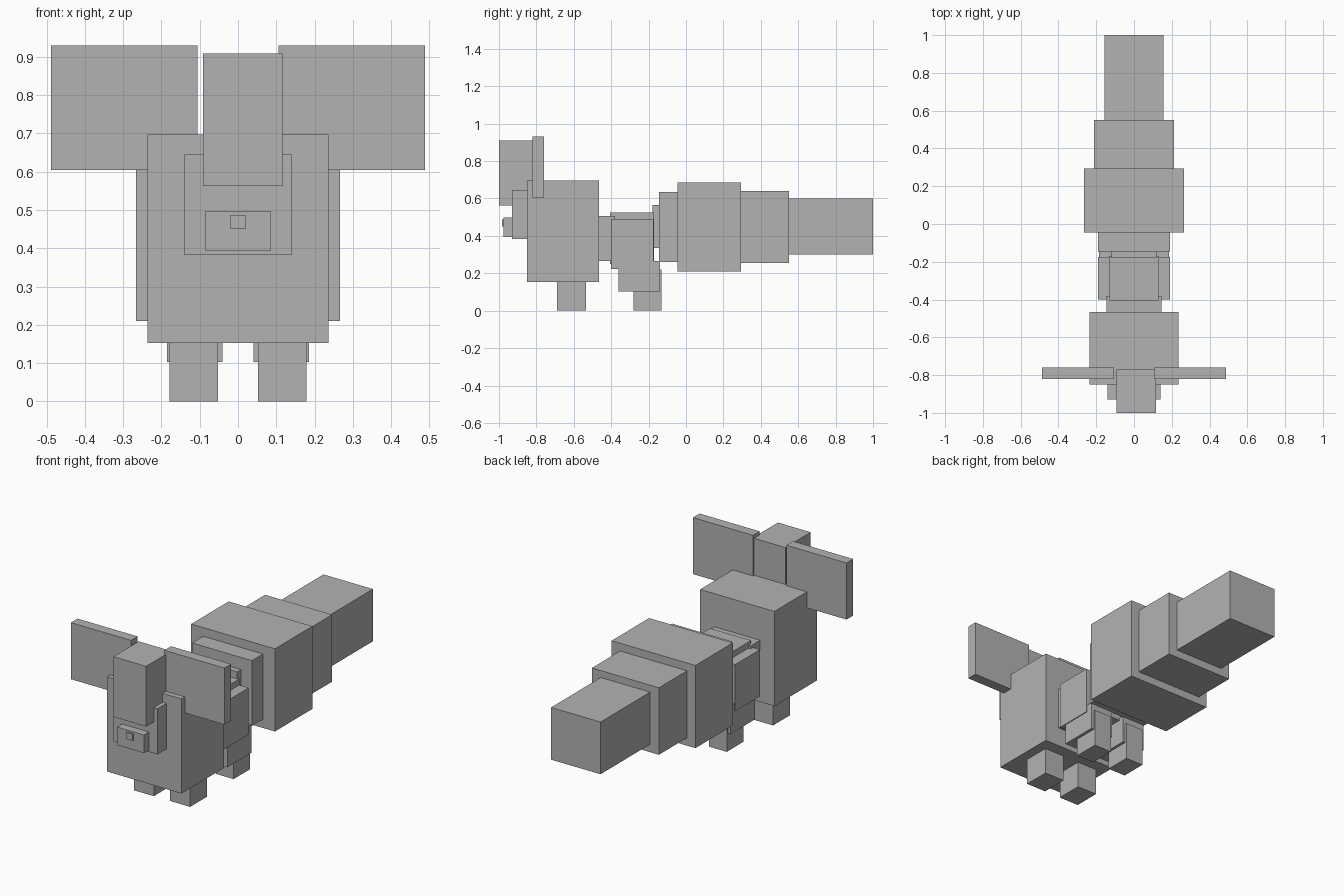
import bpy
from mathutils import Vector

cube = bpy.data.objects.get("Cube")
if cube:
    bpy.data.objects.remove(cube, do_unlink=True)

grey = bpy.data.materials.new("plain_grey")
grey.use_nodes = True
colour = (0.45, 0.45, 0.45, 1)
grey.diffuse_color = colour
grey.node_tree.nodes["Principled BSDF"].inputs["Base Color"].default_value = colour


def box(name, x, y, z):
    """Box spanning the (low, high) range on each axis."""
    low, high = (Vector(p) for p in zip(x, y, z))
    bpy.ops.mesh.primitive_cube_add(size=1, location=(low + high) / 2)
    obj = bpy.context.object
    obj.name = name
    obj.scale = high - low
    bpy.ops.object.transform_apply(location=False, rotation=False, scale=True)
    obj.data.materials.append(grey)


def centred(name, half, y, z):
    box(name, (-half, half), y, z)


def pair(name, x, y, z):
    box("left_" + name, x, y, z)
    box("right_" + name, (-x[1], -x[0]), y, z)


# Head and face
centred("head", 0.236, (-0.85, -0.465), (0.153, 0.697))
centred("muzzle", 0.14, (-0.93, -0.84), (0.383, 0.645))
centred("snout", 0.085, (-0.975, -0.92), (0.393, 0.497))
centred("nose", 0.02, (-0.985, -0.965), (0.45, 0.487))
box("forelock", (-0.092, 0.116), (-1.0, -0.77), (0.563, 0.909))
pair("ear", (0.106, 0.488), (-0.82, -0.76), (0.605, 0.93))

# Neck and torso
centred("neck", 0.145, (-0.475, -0.38), (0.265, 0.507))
centred("torso", 0.13, (-0.405, -0.17), (0.25, 0.525))

# Legs
pair("front_leg", (0.052, 0.179), (-0.69, -0.535), (0, 0.16))
pair("thigh", (0.06, 0.19), (-0.40, -0.175), (0.222, 0.49))
pair("shin", (0.04, 0.185), (-0.36, -0.14), (0.103, 0.265))
pair("hind_foot", (0.055, 0.168), (-0.28, -0.13), (0, 0.22))

# Bushy tail, stepped from the hips back
centred("tail_root", 0.12, (-0.18, -0.14), (0.335, 0.565))
centred("tail_collar", 0.19, (-0.145, -0.04), (0.26, 0.635))
centred("tail_base", 0.266, (-0.045, 0.295), (0.21, 0.685))
centred("tail_middle", 0.213, (0.29, 0.55), (0.255, 0.64))
centred("tail_tip", 0.157, (0.545, 1.0), (0.3, 0.6))
